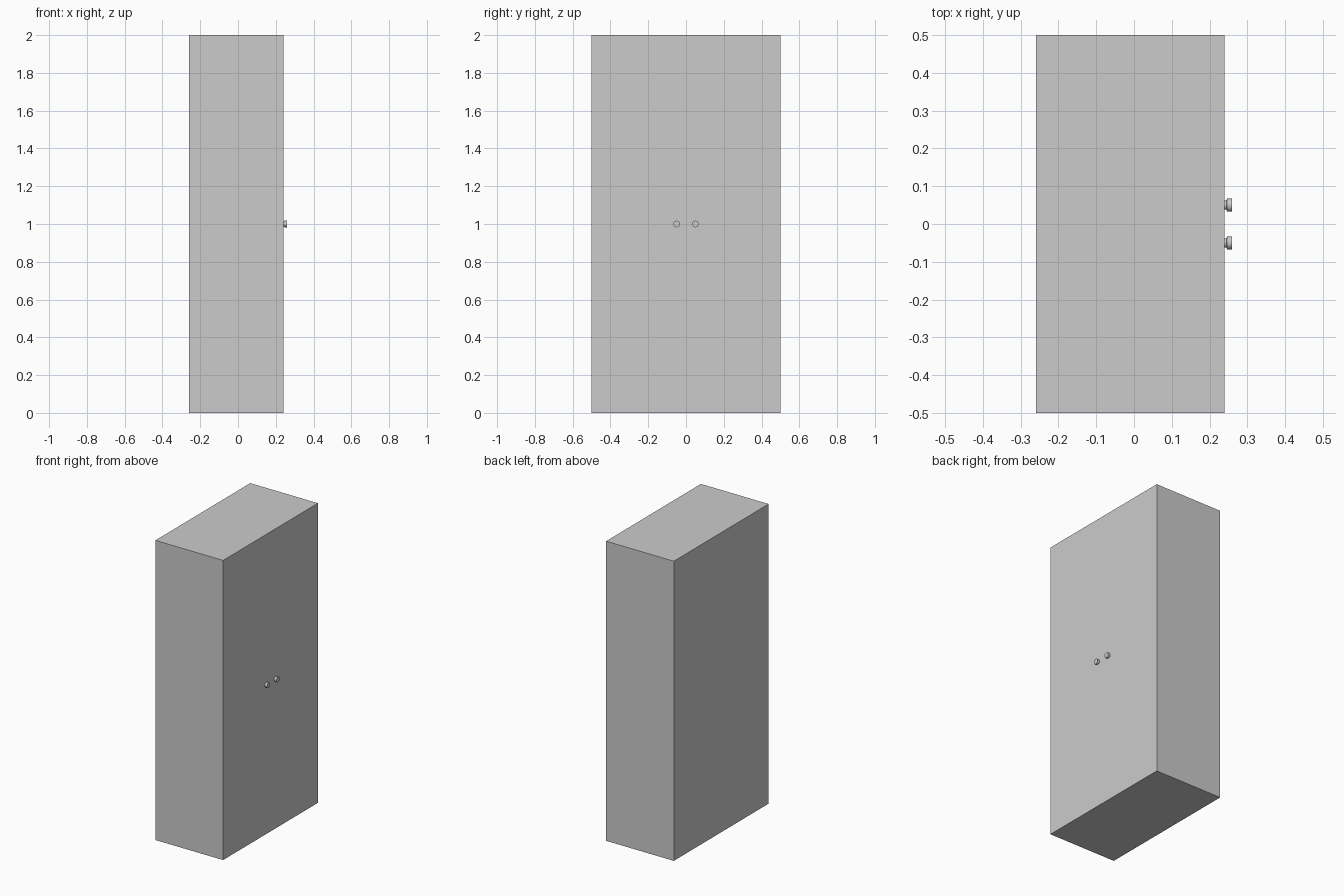
import bpy, bmesh, math

if "Cube" in bpy.data.objects:
    bpy.data.objects.remove(bpy.data.objects["Cube"])

def new_object(name, bm):
    bmesh.ops.recalc_face_normals(bm, faces=bm.faces[:])
    mesh = bpy.data.meshes.new(name)
    bm.to_mesh(mesh)
    bm.free()
    obj = bpy.data.objects.new(name, mesh)
    bpy.context.collection.objects.link(obj)
    return obj

FRONT_X = 0.24

# Cabinet body: plain box, flush doors
bm = bmesh.new()
bmesh.ops.create_cube(bm, size=1)
for v in bm.verts:
    v.co.x = v.co.x * 0.5 - 0.01
    v.co.z = (v.co.z + 0.5) * 2
new_object("cabinet_body", bm)

# Door knobs: short neck and wider disc head, turned about the x axis
PROFILE = [(-0.002, 0.012), (0.005, 0.012), (0.006, 0.0175), (0.02, 0.0175)]
SIDES = 24

def knob(name, y, z=1.0):
    bm = bmesh.new()
    rings = []
    for dx, r in PROFILE:
        rings.append([bm.verts.new((FRONT_X + dx,
                                    y + r * math.cos(2 * math.pi * i / SIDES),
                                    z + r * math.sin(2 * math.pi * i / SIDES)))
                      for i in range(SIDES)])
    for a, b in zip(rings, rings[1:]):
        for i in range(SIDES):
            j = (i + 1) % SIDES
            bm.faces.new((a[i], a[j], b[j], b[i]))
    bm.faces.new(rings[0])
    bm.faces.new(rings[-1])
    obj = new_object(name, bm)
    bpy.ops.object.select_all(action='DESELECT')
    obj.select_set(True)
    bpy.context.view_layer.objects.active = obj
    bpy.ops.object.shade_smooth_by_angle(angle=math.radians(30))

knob("left_door_knob", -0.05)
knob("right_door_knob", 0.05)
